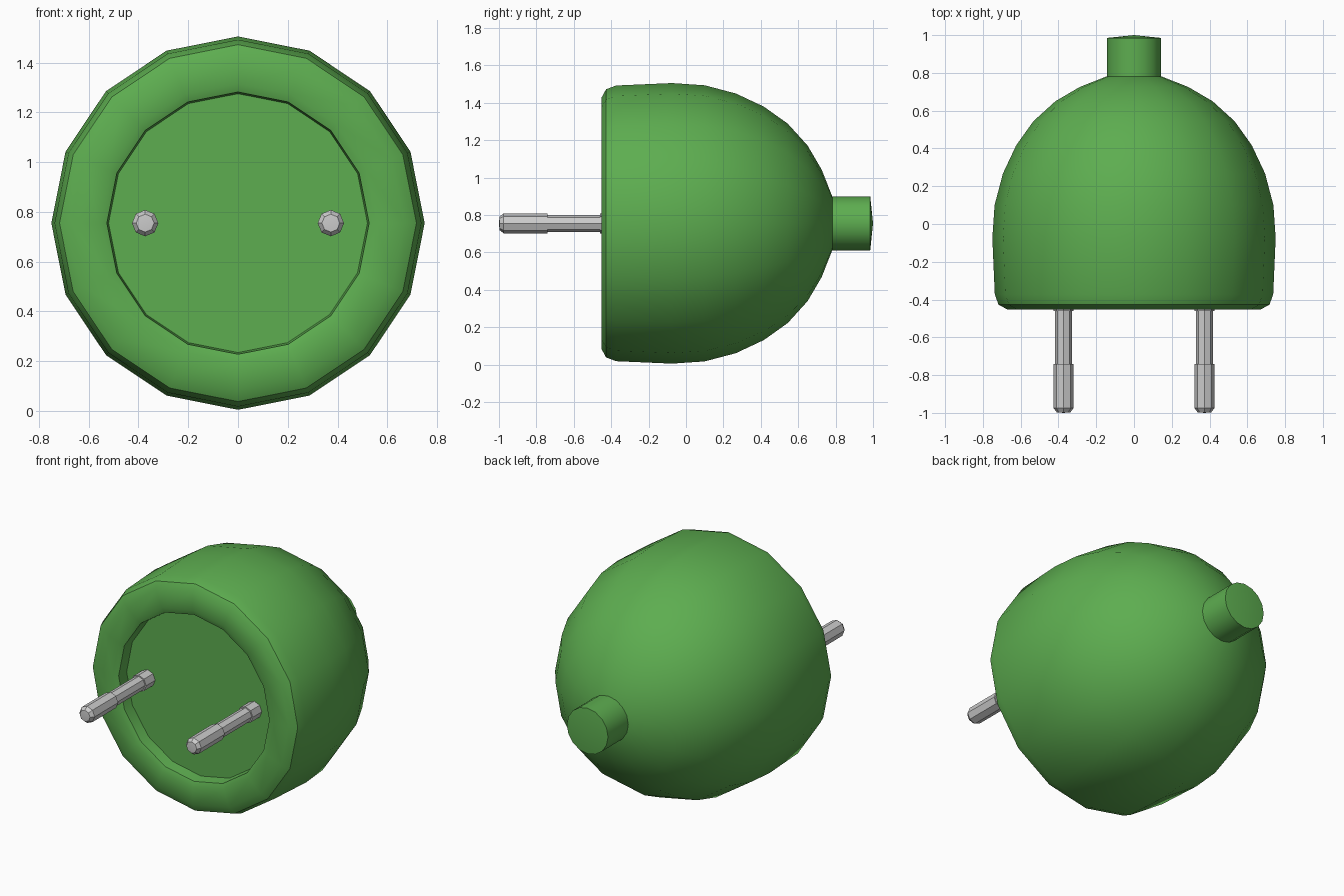
import bpy, bmesh, math

if "Cube" in bpy.data.objects:
    bpy.data.objects.remove(bpy.data.objects["Cube"])

CZ = 0.755  # height of the plug axis


def lathe(name, profile, sides, x=0.0, mat=None):
    """Revolve (y, radius) points around the y axis; radius 0 becomes a pole."""
    bm = bmesh.new()
    rings = []
    for y, r in profile:
        if r == 0:
            rings.append([bm.verts.new((0, y, 0))] * sides)
        else:
            rings.append([bm.verts.new((r * math.sin(2 * math.pi * i / sides), y,
                                        r * math.cos(2 * math.pi * i / sides)))
                          for i in range(sides)])
    for a, b in zip(rings, rings[1:]):
        for i in range(sides):
            j = (i + 1) % sides
            bm.faces.new(list(dict.fromkeys((a[i], a[j], b[j], b[i]))))
    bmesh.ops.recalc_face_normals(bm, faces=bm.faces)
    mesh = bpy.data.meshes.new(name)
    bm.to_mesh(mesh)
    bm.free()
    ob = bpy.data.objects.new(name, mesh)
    ob.location = (x, 0, CZ)
    bpy.context.collection.objects.link(ob)
    if mat:
        mesh.materials.append(mat)
    bpy.ops.object.select_all(action='DESELECT')
    ob.select_set(True)
    bpy.context.view_layer.objects.active = ob
    bpy.ops.object.shade_smooth_by_angle(angle=math.radians(30))
    return ob


green = bpy.data.materials.new("green_plastic")
green.diffuse_color = (0.11, 0.42, 0.08, 1)
green.use_nodes = True
green.node_tree.nodes["Principled BSDF"].inputs["Base Color"].default_value = green.diffuse_color

# domed body with a shallow recess in the front
lathe("plug_body", [
    (-0.37, 0), (-0.37, 0.52), (-0.44, 0.527), (-0.453, 0.56), (-0.453, 0.67),
    (-0.427, 0.717), (-0.373, 0.737), (-0.075, 0.75), (0.10, 0.738),
    (0.267, 0.694), (0.416, 0.624), (0.544, 0.533), (0.65, 0.416),
    (0.725, 0.288), (0.782, 0.144), (0.80, 0)], 16, mat=green)

# cable stub at the back
lathe("cable_stub", [(0.77, 0), (0.77, 0.144), (0.985, 0.144), (1.0, 0)], 16, mat=green)

# two contact pins with thick tip, thin shaft and base collar
for side, x in (("left", -0.373), ("right", 0.373)):
    lathe("pin_" + side, [
        (-1.0, 0), (-0.997, 0.036), (-0.975, 0.053), (-0.74, 0.053), (-0.74, 0.045),
        (-0.46, 0.045), (-0.46, 0.053), (-0.36, 0.053), (-0.36, 0)], 8, x)
